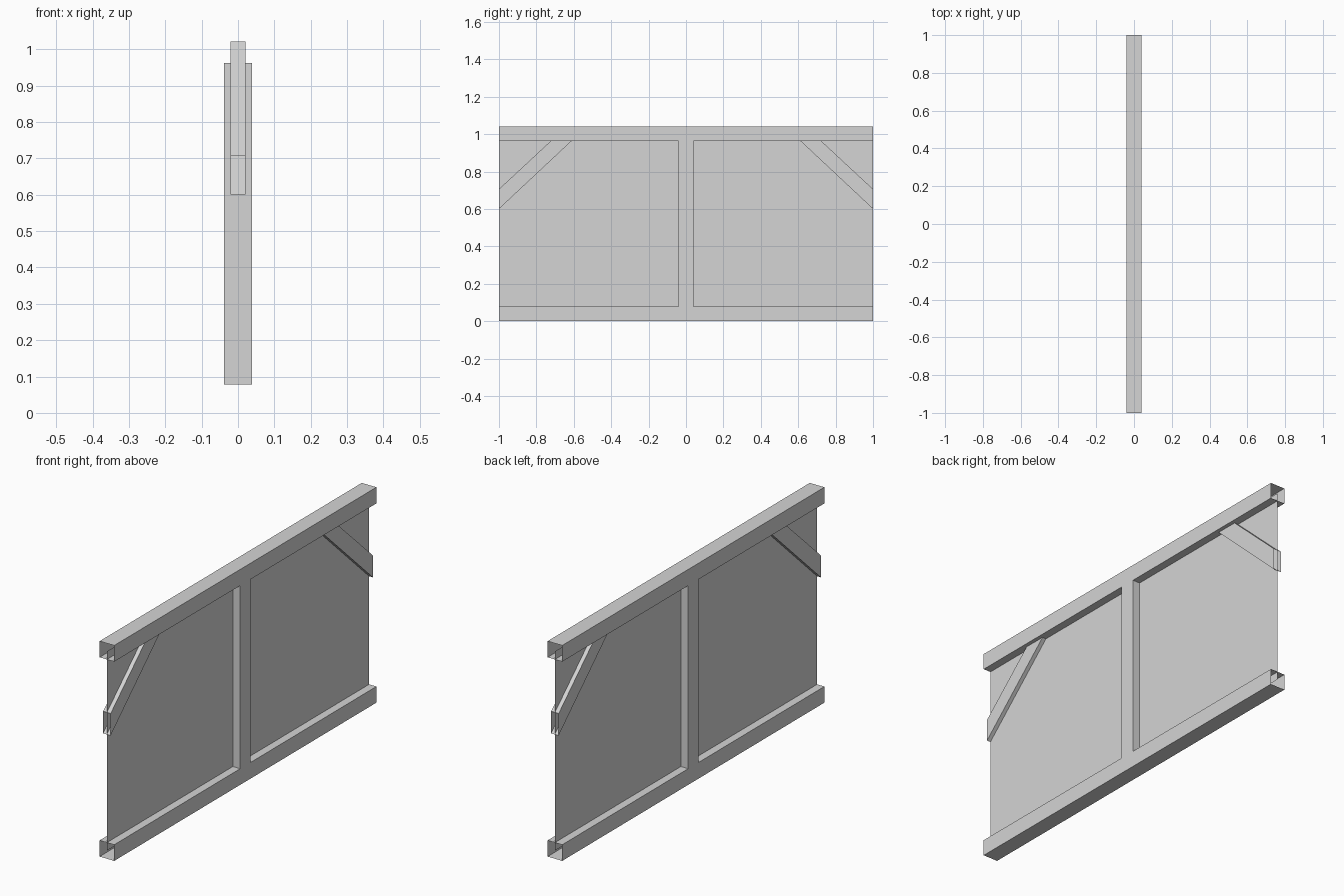
import bpy
import bmesh
from mathutils import Vector

cube = bpy.data.objects.get("Cube")
if cube:
    bpy.data.objects.remove(cube, do_unlink=True)

# Single plain grey for the whole wall section
grey = bpy.data.materials.new("plain_grey")
grey.use_nodes = True
colour = (0.66, 0.66, 0.66, 1)
grey.diffuse_color = colour
grey.node_tree.nodes["Principled BSDF"].inputs["Base Color"].default_value = colour

HALF_LEN, HEIGHT = 1.0, 1.04
BEAM = 0.078            # thickness of beams and post
HALF = BEAM / 2
BRACE_HALF = 0.02


def finish(name, bm):
    mesh = bpy.data.meshes.new(name)
    bm.to_mesh(mesh)
    bm.free()
    mesh.materials.append(grey)
    obj = bpy.data.objects.new(name, mesh)
    bpy.context.collection.objects.link(obj)
    return obj


def open_tube(name, start, end):
    """Four-sided tube without end caps, joining two rings of corners."""
    bm = bmesh.new()
    a = [bm.verts.new(p) for p in start]
    b = [bm.verts.new(p) for p in end]
    centre = sum((Vector(p) for p in start + end), Vector()) / 8
    for i in range(4):
        j = (i + 1) % 4
        face = bm.faces.new((a[i], a[j], b[j], b[i]))
        face.normal_update()
        if face.normal.dot(face.calc_center_median() - centre) < 0:
            face.normal_flip()
    return finish(name, bm)


def ring(half_x, p, q):
    """Rectangle spanning the thickness between two (y, z) points."""
    return [(-half_x, *p), (half_x, *p), (half_x, *q), (-half_x, *q)]


# Horizontal beams, hollow at the ends
for name, z in (("bottom_beam", 0), ("top_beam", HEIGHT - BEAM)):
    open_tube(name,
              ring(HALF, (-HALF_LEN, z), (-HALF_LEN, z + BEAM)),
              ring(HALF, (HALF_LEN, z), (HALF_LEN, z + BEAM)))

# Middle post between the beams
open_tube("middle_post",
          ring(HALF, (-HALF, BEAM), (HALF, BEAM)),
          ring(HALF, (-HALF, HEIGHT - BEAM), (HALF, HEIGHT - BEAM)))

# Diagonal corner braces, square-cut where they enter the top beam
for name, s in (("front_brace", -1), ("back_brace", 1)):
    open_tube(name,
              ring(BRACE_HALF, (s * HALF_LEN, 0.6), (s * HALF_LEN, 0.706)),
              ring(BRACE_HALF, (s * 0.61, 0.965), (s * 0.66, 1.022)))

# Thin infill sheet tucked into both beams
bm = bmesh.new()
corners = ((-HALF_LEN, HALF), (HALF_LEN, HALF),
           (HALF_LEN, HEIGHT - HALF), (-HALF_LEN, HEIGHT - HALF))
bm.faces.new([bm.verts.new((0, y, z)) for y, z in corners])
finish("wall_panel", bm)
